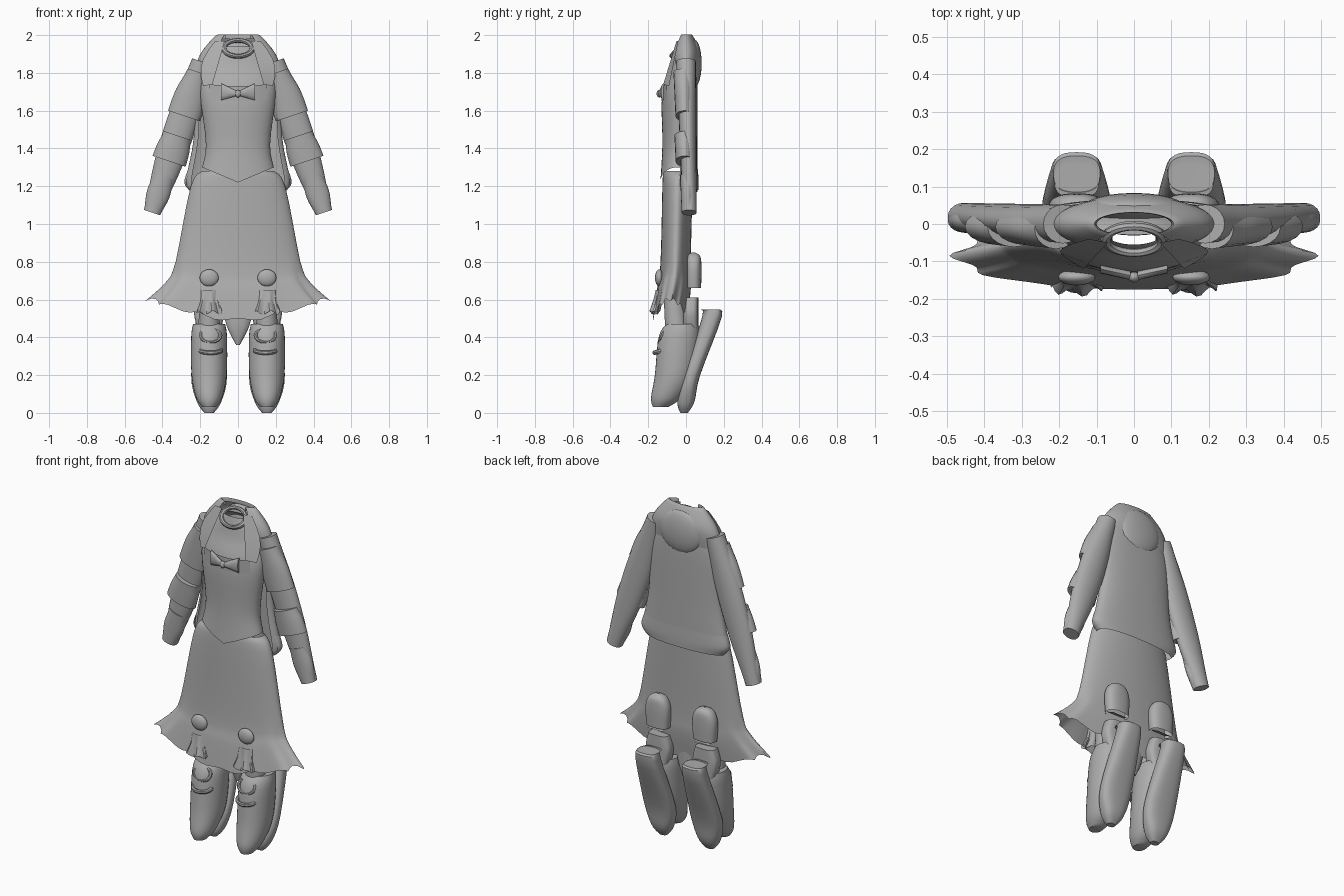
import bpy, bmesh, math
from math import pi, sin, cos, radians
from mathutils import Vector

if "Cube" in bpy.data.objects:
    bpy.data.objects.remove(bpy.data.objects["Cube"])

grey = (.42, .42, .42, 1)
material = bpy.data.materials.new("plain grey")
material.use_nodes = True
material.diffuse_color = grey
material.node_tree.nodes["Principled BSDF"].inputs["Base Color"].default_value = grey


def finish(obj, name):
    """Name the part, give it the colour and smooth its gentle edges."""
    obj.name = name
    mesh = obj.data
    mesh.materials.append(material)
    mesh.polygons.foreach_set("use_smooth", [True] * len(mesh.polygons))
    mesh.set_sharp_from_angle(angle=radians(40))


def skin(name, rings, closed=True, caps=False):
    """Bridge a list of point rings into one surface."""
    bm = bmesh.new()
    rows = [[bm.verts.new(point) for point in ring] for ring in rings]
    count = len(rows[0])
    for lower, upper in zip(rows, rows[1:]):
        for i in range(count if closed else count - 1):
            j = (i + 1) % count
            bm.faces.new((lower[i], lower[j], upper[j], upper[i]))
    if caps:
        bm.faces.new(rows[0])
        bm.faces.new(rows[-1])
    bmesh.ops.recalc_face_normals(bm, faces=bm.faces)
    mesh = bpy.data.meshes.new(name)
    bm.to_mesh(mesh)
    bm.free()
    obj = bpy.data.objects.new(name, mesh)
    bpy.context.collection.objects.link(obj)
    finish(obj, name)


def oval(z, width, depth, y=0.0):
    """One level cross-section: height, half width, half depth and middle."""
    return (z, width, depth, y)


def refine(stations, steps=4):
    """Pass a smooth spline through a few cross-sections."""
    result = []
    last = len(stations) - 1
    for i in range(last):
        four = [stations[min(max(k, 0), last)] for k in (i - 1, i, i + 1, i + 2)]
        for step in range(steps):
            t = step / steps
            result.append([b + t / 2 * (c - a + t * (2 * a - 5 * b + 4 * c - d + t * (3 * (b - c) + d - a)))
                           for a, b, c, d in zip(*four)])
    return result + [stations[last]]


def loft(name, stations, x=0.0, sides=32, wrap=None, square=1.0, shape=None, caps=False):
    """Skin smooth ovals; wrap leaves the front open, reaching that angle past the sides."""
    rings = []
    for z, width, depth, y in refine(stations):
        ring = []
        for i in range(sides):
            angle = 2 * pi * i / sides if wrap is None else -wrap + (pi + 2 * wrap) * i / (sides - 1)
            across = math.copysign(abs(cos(angle)) ** square, cos(angle))
            along = math.copysign(abs(sin(angle)) ** square, sin(angle))
            point = Vector((x + width * across, y + depth * along, z))
            ring.append(shape(point, angle) if shape else point)
        rings.append(ring)
    skin(name, rings, wrap is None, caps)


def hoop(name, location, scale, tilt):
    bpy.ops.mesh.primitive_torus_add(major_segments=24, minor_segments=8, major_radius=1, minor_radius=.2,
                                     location=location, rotation=(radians(tilt), 0, 0))
    bpy.context.object.scale = scale
    finish(bpy.context.object, name)


def ball(name, location, scale):
    bpy.ops.mesh.primitive_uv_sphere_add(segments=24, ring_count=12, radius=1, location=location)
    bpy.context.object.scale = scale
    finish(bpy.context.object, name)


# Skirt: the flare ripples and hangs lowest in the middle
def ripple(point, angle):
    flare = min(max((.8 - point.z) / .2, 0), 1)
    middle = 1 - abs(cos(angle)) ** 1.5
    point.x *= 1 + .05 * flare * cos(10 * angle)
    point.z -= flare * (.11 * middle + .01 * cos(14 * angle))
    return point


loft("skirt", [oval(z=1.28, width=.19, depth=.08, y=-.04),
               oval(z=1.2, width=.25, depth=.08, y=-.045),
               oval(z=.8, width=.33, depth=.08, y=-.055),
               oval(z=.7, width=.37, depth=.09, y=-.065),
               oval(z=.6, width=.47, depth=.09, y=-.085)], sides=72, shape=ripple)
loft("skirt_tail", [oval(z=.6, width=.09, depth=.02, y=-.01),
                    oval(z=.46, width=.06, depth=.02, y=-.01),
                    oval(z=.36, width=.01, depth=.01)], sides=12, caps=True)


# Bodice: the lower edge falls to a point at the middle
def pointed_edge(point, angle):
    lowness = max(1.4 - point.z, 0) / .18
    point.z += .08 * lowness * abs(cos(angle))
    return point


loft("bodice", [oval(z=1.22, width=.19, depth=.088, y=-.048),
                oval(z=1.42, width=.17, depth=.08, y=-.045),
                oval(z=1.68, width=.2, depth=.085, y=-.042),
                oval(z=1.82, width=.19, depth=.06, y=-.022),
                oval(z=1.9, width=.12, depth=.045, y=-.02),
                oval(z=1.94, width=.075, depth=.03, y=-.025)], sides=40, shape=pointed_edge)
hoop("neck_band", location=(0, -.04, 1.93), scale=(.075, .055, .07), tilt=50)

# Chest trim and bow
trim = [(k - 5) / 5 for k in range(11)]
skin("chest_trim", [[(.15 * t, -.1 - .03 * (1 - t * t), z + .01 * t * t) for t in trim]
                    for z in (1.65, 1.73)], closed=False)
ball("bow_knot", location=(0, -.142, 1.69), scale=(.016, .014, .02))


def bow_loop(side):
    rings = []
    for t in (.1, .4, .7, 1):
        rings.append([(side * .09 * t, -.14 + .02 * t + .012 * sin(a), 1.69 + .01 * t + (.01 + .035 * t) * cos(a))
                      for a in (2 * pi * k / 12 for k in range(12))])
    skin("bow_loop", rings, caps=True)


# Open jacket wrapped round the back and sides
loft("jacket_body", [oval(z=1.17, width=.25, depth=.06),
                     oval(z=1.23, width=.275, depth=.06),
                     oval(z=1.45, width=.235, depth=.06),
                     oval(z=1.75, width=.22, depth=.06),
                     oval(z=1.92, width=.14, depth=.05)], wrap=.5, square=.85)
loft("jacket_hem_band", [oval(z=1.18, width=.26, depth=.065),
                         oval(z=1.22, width=.285, depth=.066),
                         oval(z=1.29, width=.265, depth=.064)], wrap=.3, square=.85)

# Shoulder collar and back flap
loft("shoulder_collar", [oval(z=1.98, width=.1, depth=.03),
                         oval(z=2, width=.115, depth=.035),
                         oval(z=1.9, width=.2, depth=.075),
                         oval(z=1.79, width=.235, depth=.06)], wrap=.9)
ball("hood_flap", location=(0, .045, 1.85), scale=(.135, .038, .125))


def lapel(side):
    rings = []
    for k in range(6):
        t = k / 5
        inner = Vector((side * (.07 + .065 * t), -.05 - .07 * t, 1.97 - .23 * t))
        outer = inner + Vector((side * (.05 + .04 * sin(pi * t)), .01 + .02 * t, -.01 * t))
        rings.append([inner, outer])
    skin("lapel", rings, closed=False)


# Sleeve layers share one line from shoulder to wrist
def sleeve_layer(name, side, start, end, widths, depth, forward=0.0):
    shoulder, wrist = Vector((side * .19, 0, 1.86)), Vector((side * .455, .02, 1.06))
    along = (wrist - shoulder).normalized()
    across = Vector((0, 1, 0)).cross(along)
    rings = []
    for step, (width,) in enumerate(refine([(w,) for w in widths])):
        t = start + (end - start) * step / (4 * len(widths) - 4)
        middle = shoulder.lerp(wrist, t) - Vector((0, forward, 0))
        thick = depth * (1 - .3 * t)
        rings.append([middle + across * width * cos(a) + Vector((0, thick * sin(a), 0))
                      for a in (2 * pi * k / 20 for k in range(20))])
    skin(name, rings, caps=True)


def ankle_frill(point, angle):
    wave = max(.65 - point.z, 0) / 12
    return point + Vector((0, wave * sin(6 * angle), wave * cos(5 * angle)))


for side in (1, -1):
    bow_loop(side)
    lapel(side)
    sleeve_layer("sleeve", side, start=0, end=1, widths=(.055, .08, .075, .045), depth=.052)
    sleeve_layer("upper_sleeve_layer", side, start=.07, end=.36, widths=(.06, .085, .09), depth=.054, forward=.015)
    sleeve_layer("arm_band", side, start=.49, end=.66, widths=(.075, .088, .092), depth=.06, forward=.02)
    sleeve_layer("wrist_cuff", side, start=.76, end=1, widths=(.055, .062, .045), depth=.047, forward=.01)

    # Pointed shoe: upper, tall sole with heel, and straps
    foot = side * .153
    loft("shoe_upper", [oval(z=.47, width=.085, depth=.085, y=-.02),
                        oval(z=.4, width=.095, depth=.11, y=-.035),
                        oval(z=.2, width=.093, depth=.105, y=-.06),
                        oval(z=.08, width=.068, depth=.08, y=-.105),
                        oval(z=.03, width=.035, depth=.04, y=-.135)], x=foot, caps=True)
    loft("shoe_sole", [oval(z=.545, width=.06, depth=.045, y=.115),
                       oval(z=.51, width=.068, depth=.052, y=.138),
                       oval(z=.2, width=.095, depth=.045, y=.03),
                       oval(z=.06, width=.065, depth=.045),
                       oval(z=0, width=.025, depth=.02, y=-.01)], x=foot, square=.75, caps=True)
    hoop("shoe_opening", location=(side * .145, -.125, .41), scale=(.052, .04, .045), tilt=65)
    hoop("shoe_strap", location=(side * .145, -.125, .33), scale=(.055, .045, .06), tilt=15)

    # Sock and ankle guard
    loft("sock", [oval(z=.66, width=.04, depth=.05, y=-.07),
                  oval(z=.44, width=.06, depth=.06, y=-.05)], x=foot)
    loft("ankle_guard", [oval(z=.61, width=.06, depth=.04, y=.025),
                         oval(z=.53, width=.08, depth=.04, y=.025),
                         oval(z=.44, width=.06, depth=.04, y=.025)], x=foot, square=.6, caps=True)

    # Knee pieces behind and in front of the skirt
    loft("back_dome", [oval(z=.66, width=.07, depth=.04, y=.04),
                       oval(z=.77, width=.075, depth=.042, y=.04),
                       oval(z=.83, width=.05, depth=.035, y=.04),
                       oval(z=.85, width=.005, depth=.005, y=.04)], x=foot, square=.8)
    skin("back_flap", [[(foot - .05, y, z), (foot + .05, y, z)] for y, z in ((.02, .67), (.07, .645))],
         closed=False)
    ball("front_knob", location=(foot, -.142, .715), scale=(.05, .022, .045))
    loft("front_frill", [oval(z=.65, width=.045, depth=.02, y=-.14),
                         oval(z=.59, width=.05, depth=.02, y=-.15),
                         oval(z=.53, width=.07, depth=.02, y=-.165)], x=foot, shape=ankle_frill)
